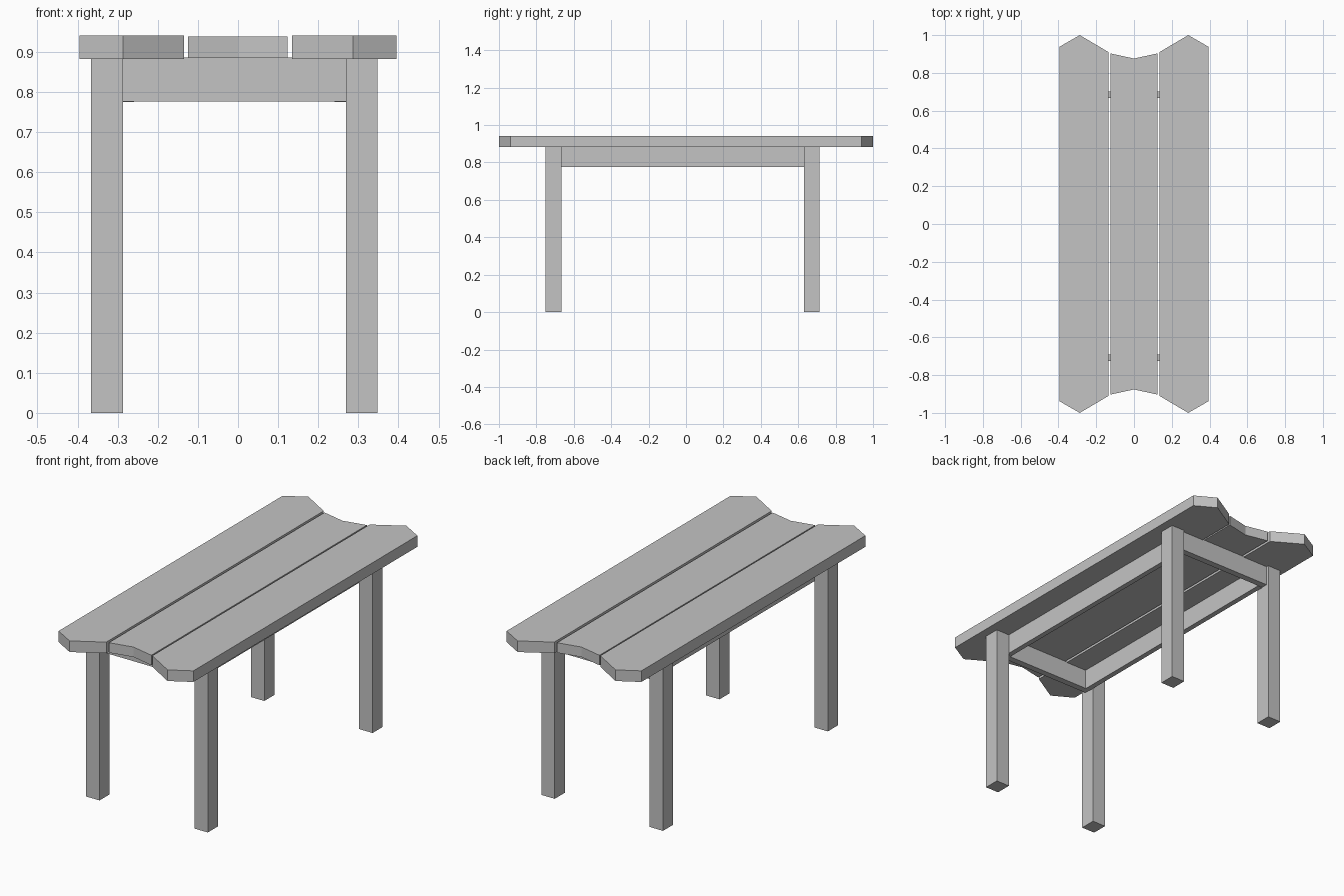
import bpy, bmesh

cube = bpy.data.objects.get("Cube")
if cube:
    bpy.data.objects.remove(cube, do_unlink=True)

GREY = (0.55, 0.55, 0.55, 1.0)
mat = bpy.data.materials.new("grey_wood")
mat.use_nodes = True
mat.diffuse_color = GREY
mat.node_tree.nodes["Principled BSDF"].inputs["Base Color"].default_value = GREY


def prism(name, outline, z0, z1):
    """Extrude a flat outline from z0 up to z1."""
    bm = bmesh.new()
    face = bm.faces.new([bm.verts.new((x, y, z0)) for x, y in outline])
    grown = bmesh.ops.extrude_face_region(bm, geom=[face])["geom"]
    verts = [g for g in grown if isinstance(g, bmesh.types.BMVert)]
    bmesh.ops.translate(bm, verts=verts, vec=(0, 0, z1 - z0))
    bmesh.ops.recalc_face_normals(bm, faces=bm.faces)
    mesh = bpy.data.meshes.new(name)
    bm.to_mesh(mesh)
    bm.free()
    mesh.materials.append(mat)
    obj = bpy.data.objects.new(name, mesh)
    bpy.context.collection.objects.link(obj)
    return obj


def box(name, xs, ys, z0, z1):
    (x0, x1), (y0, y1) = xs, ys
    return prism(name, [(x0, y0), (x1, y0), (x1, y1), (x0, y1)], z0, z1)


def plank(name, ends, z0, z1):
    """Board along y with ends given as (x, half length)."""
    front = [(x, -y) for x, y in ends]
    back = [(x, y) for x, y in reversed(ends)]
    return prism(name, front + back, z0, z1)


# Table top: two pointed outer planks and a notched middle plank
outer = [(0.135, 0.91), (0.287, 1.0), (0.395, 0.938)]
plank("left_plank", outer, 0.882, 0.941)
plank("right_plank", [(-x, y) for x, y in reversed(outer)], 0.882, 0.941)
plank("middle_plank", [(-0.125, 0.903), (0, 0.876), (0.124, 0.903)], 0.885, 0.938)

# Legs
leg_x = {"right": (-0.366, -0.287), "left": (0.269, 0.348)}
leg_y = {"front": (-0.75, -0.665), "back": (0.63, 0.715)}
for side, xs in leg_x.items():
    for end, ys in leg_y.items():
        box(f"{end}_{side}_leg", xs, ys, 0, 0.882)

# End rails between the legs
inner_l, inner_r = leg_x["left"][0], leg_x["right"][1]
rail_y = {"front": (-0.725, -0.69), "back": (0.667, 0.702)}
for end, ys in rail_y.items():
    box(f"{end}_rail", (inner_r, inner_l), ys, 0.777, 0.886)

# Long rails against the inner faces of the legs
THICK = 0.028
span = (rail_y["front"][1], rail_y["back"][0])
box("right_rail", (inner_r, inner_r + THICK), span, 0.775, 0.882)
box("left_rail", (inner_l - THICK, inner_l), span, 0.775, 0.882)
